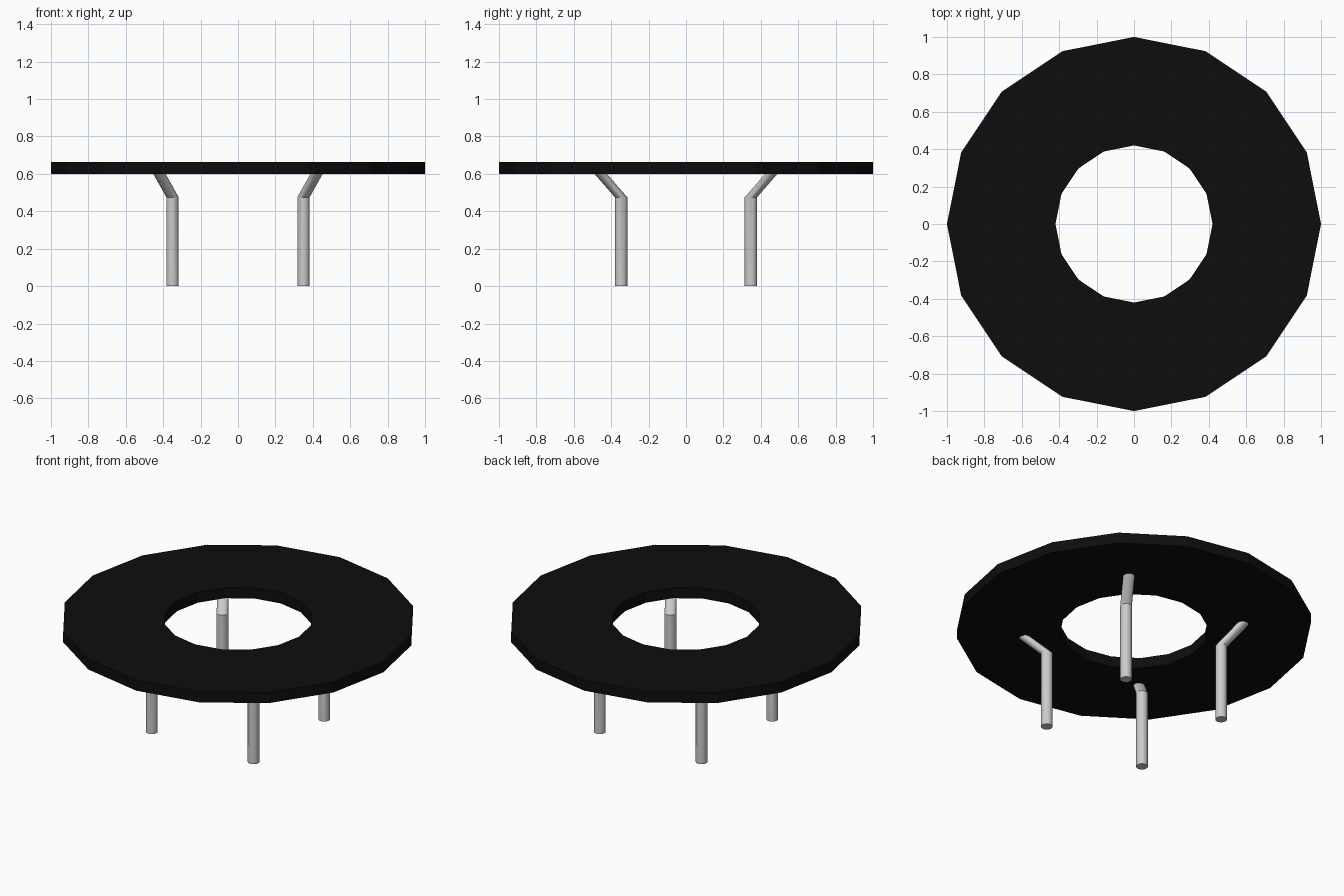
import bpy, bmesh, math

if "Cube" in bpy.data.objects:
    bpy.data.objects.remove(bpy.data.objects["Cube"])

def ring(bm, cx, cy, z, r, n):
    return [bm.verts.new((cx + r * math.cos(2 * math.pi * i / n),
                          cy + r * math.sin(2 * math.pi * i / n), z)) for i in range(n)]

def bridge(bm, a, b):
    n = len(a)
    for i in range(n):
        j = (i + 1) % n
        bm.faces.new((a[i], a[j], b[j], b[i]))

def finish(bm, name):
    bmesh.ops.recalc_face_normals(bm, faces=bm.faces)
    mesh = bpy.data.meshes.new(name)
    bm.to_mesh(mesh)
    bm.free()
    obj = bpy.data.objects.new(name, mesh)
    bpy.context.collection.objects.link(obj)
    return obj

# Sixteen-sided flat ring top
bm = bmesh.new()
loops = [ring(bm, 0, 0, z, r, 16)
         for r, z in ((1.0, 0.598), (1.0, 0.664), (0.42, 0.664), (0.42, 0.598))]
for k in range(4):
    bridge(bm, loops[k], loops[(k + 1) % 4])
top = finish(bm, "ring_top")
black = bpy.data.materials.new("black")
black.diffuse_color = (0.004, 0.004, 0.004, 1)
black.use_nodes = True
black.node_tree.nodes["Principled BSDF"].inputs["Base Color"].default_value = black.diffuse_color
top.data.materials.append(black)

# Four bent legs, upper section splayed outward
for sx, xname in ((-1, "left"), (1, "right")):
    for sy, yname in ((-1, "front"), (1, "back")):
        bm = bmesh.new()
        path = ((0.35, 0.347, 0.0), (0.35, 0.347, 0.475), (0.42, 0.456, 0.6))
        rings = [ring(bm, sx * x, sy * y, z, 0.033, 24) for x, y, z in path]
        bridge(bm, rings[0], rings[1])
        bridge(bm, rings[1], rings[2])
        bm.faces.new(rings[0])
        bm.faces.new(rings[2])
        leg = finish(bm, f"{yname}_{xname}_leg")
        bpy.ops.object.select_all(action='DESELECT')
        leg.select_set(True)
        bpy.context.view_layer.objects.active = leg
        bpy.ops.object.shade_smooth_by_angle(angle=math.radians(30))
